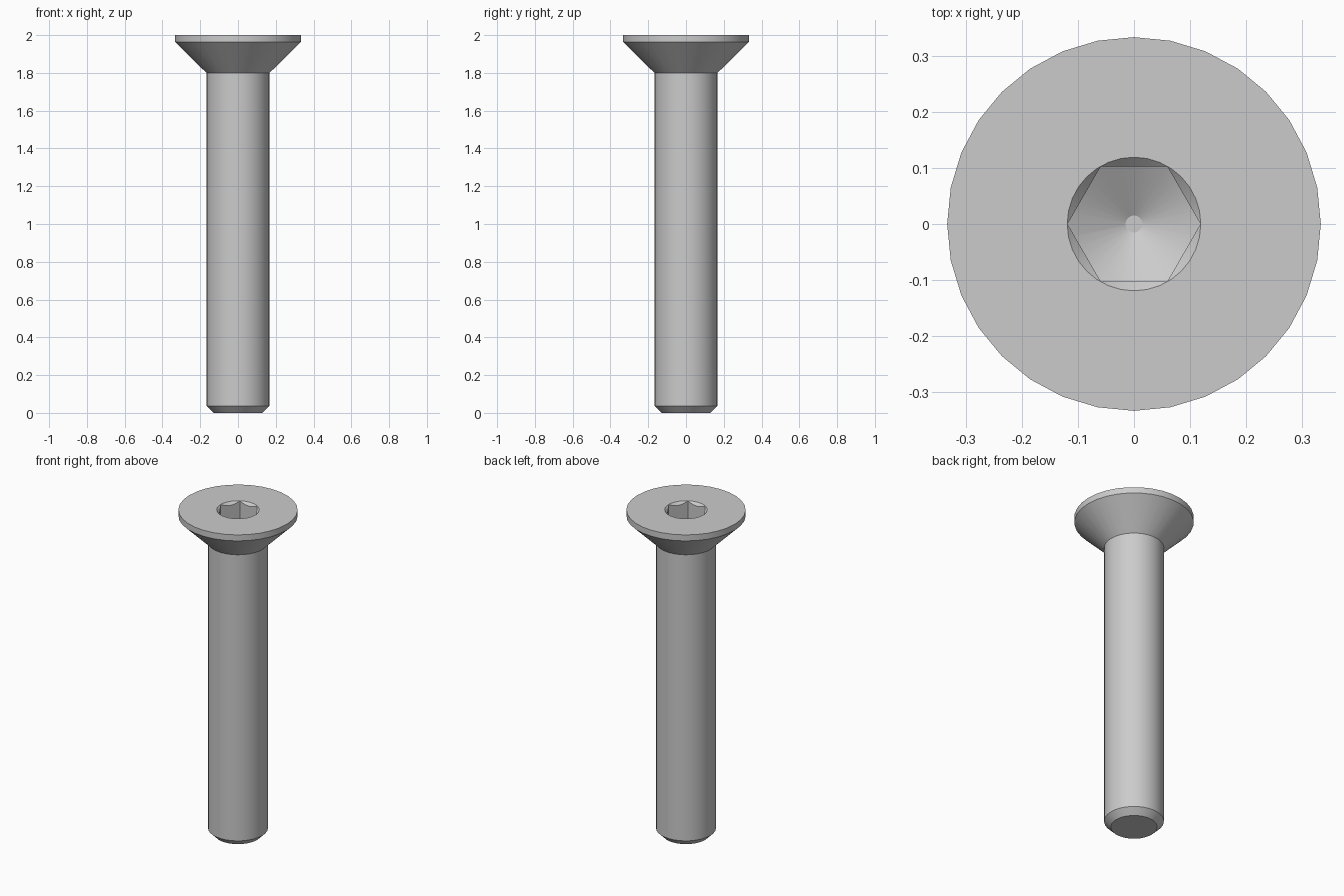
import bpy
import bmesh
import math

default = bpy.data.objects.get("Cube")
if default:
    bpy.data.objects.remove(default, do_unlink=True)

SEGMENTS = 32
TOP = 2.0
HEX_RADIUS = 0.1185

steel = bpy.data.materials.new("light_grey_steel")
steel.use_nodes = True
colour = (0.6, 0.6, 0.6, 1)
steel.diffuse_color = colour
steel.node_tree.nodes["Principled BSDF"].inputs["Base Color"].default_value = colour


def lathe(name, profile, sides=SEGMENTS):
    """Closed solid turned around z from (radius, height) points, bottom to top."""
    bm = bmesh.new()
    rings = []
    for r, z in profile:
        angles = [math.tau * i / sides for i in range(sides)]
        rings.append([bm.verts.new((r * math.cos(a), r * math.sin(a), z)) for a in angles])
    for low, high in zip(rings, rings[1:]):
        for i in range(sides):
            j = (i + 1) % sides
            bm.faces.new((low[i], low[j], high[j], high[i]))
    bm.faces.new(rings[0][::-1])
    bm.faces.new(rings[-1])
    mesh = bpy.data.meshes.new(name)
    bm.to_mesh(mesh)
    bm.free()
    obj = bpy.data.objects.new(name, mesh)
    bpy.context.collection.objects.link(obj)
    mesh.materials.append(steel)
    return obj


def boolean(target, cutter, operation):
    """Apply a boolean and remove the helper."""
    bpy.context.view_layer.objects.active = target
    mod = target.modifiers.new("cut", "BOOLEAN")
    mod.operation = operation
    mod.solver = "EXACT"
    mod.object = cutter
    bpy.ops.object.modifier_apply(modifier=mod.name)
    bpy.data.objects.remove(cutter, do_unlink=True)


# Shank with chamfered tip and countersunk head
screw = lathe("countersunk_screw", [
    (0.13, 0), (0.167, 0.037), (0.167, 1.8), (0.333, 1.963), (0.333, TOP)])

# Hexagonal socket with a drilled, conical floor
socket = lathe("socket_cutter", [(HEX_RADIUS, 1.7), (HEX_RADIUS, TOP + 0.1)], 6)
drill = lathe("drill_cutter", [(0.015, 1.8), (0.13, 1.866), (0.13, TOP + 0.2)])
boolean(socket, drill, "INTERSECT")
boolean(screw, socket, "DIFFERENCE")

# Conical chamfer at the socket mouth
mouth = lathe("mouth_cutter", [(0.069, TOP - 0.05), (0.119, TOP), (0.169, TOP + 0.05)])
boolean(screw, mouth, "DIFFERENCE")

bpy.ops.object.select_all(action="DESELECT")
screw.select_set(True)
bpy.context.view_layer.objects.active = screw
bpy.ops.object.shade_smooth_by_angle(angle=math.radians(25))
